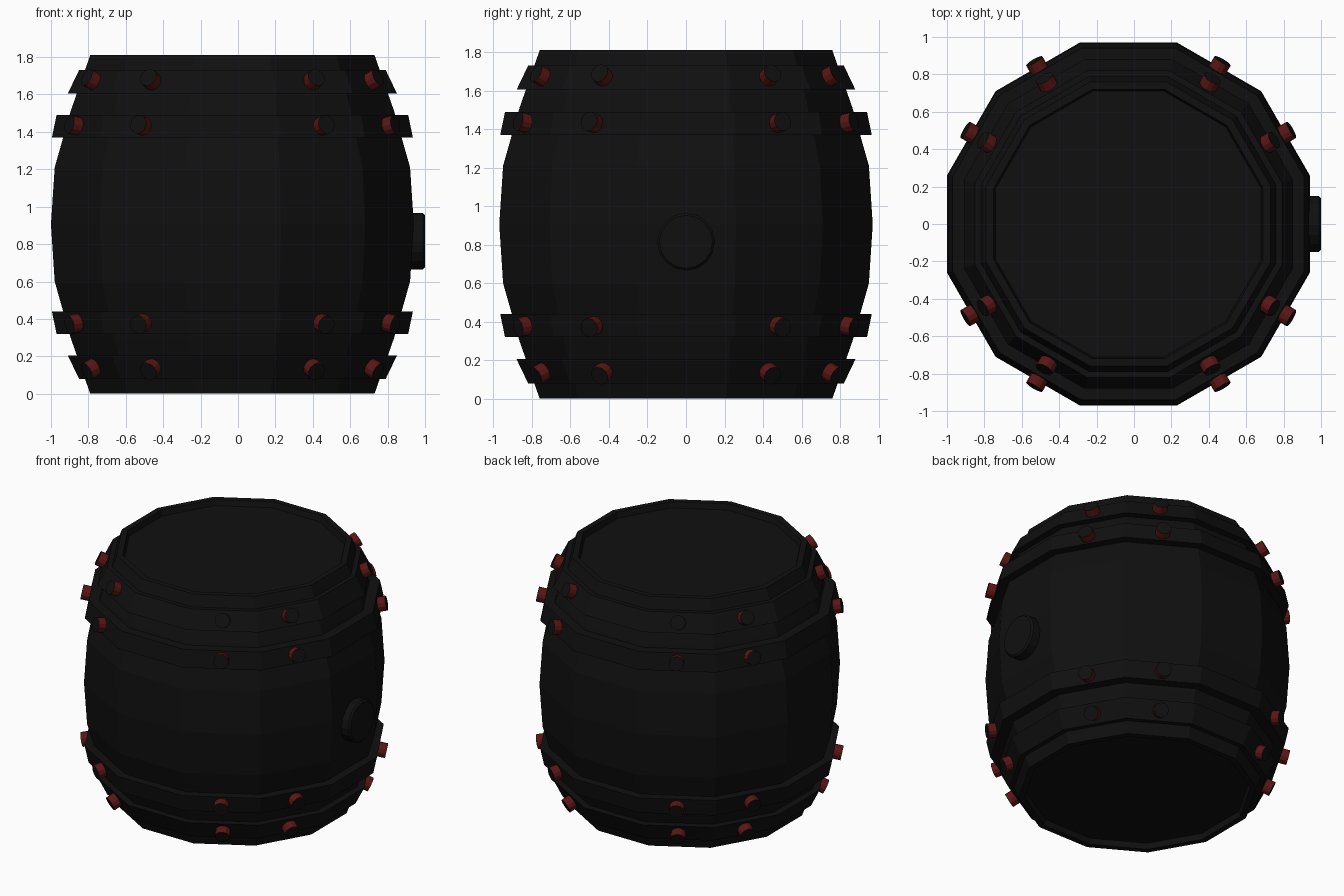
import bpy, bmesh, math
from mathutils import Vector, Matrix

HEIGHT = 1.81
SIDES = 12
CENTRE = Vector((-0.03, 0, 0))

cube = bpy.data.objects.get("Cube")
if cube:
    bpy.data.objects.remove(cube, do_unlink=True)


def make_material(name, colour):
    mat = bpy.data.materials.new(name)
    mat.use_nodes = True
    mat.diffuse_color = (*colour, 1)
    shader = mat.node_tree.nodes["Principled BSDF"]
    shader.inputs["Base Color"].default_value = (*colour, 1)
    shader.inputs["Roughness"].default_value = 0.8
    return mat


black = make_material("charcoal black", (0.005, 0.005, 0.005))
red = make_material("dark red", (0.1, 0.008, 0.007))


def finish(bm, name, materials):
    bmesh.ops.recalc_face_normals(bm, faces=bm.faces)
    mesh = bpy.data.meshes.new(name)
    bm.to_mesh(mesh)
    bm.free()
    for mat in materials:
        mesh.materials.append(mat)
    obj = bpy.data.objects.new(name, mesh)
    bpy.context.collection.objects.link(obj)
    return obj


def lathe(name, profile, closed):
    """Revolve (flat-side radius, z) points into a twelve-sided shell."""
    bm = bmesh.new()
    step = math.tau / SIDES
    rings = []
    for radius, z in profile:
        r = radius / math.cos(step / 2)
        rings.append([bm.verts.new(CENTRE + Vector((
            r * math.cos((i + 0.5) * step), r * math.sin((i + 0.5) * step), z)))
            for i in range(SIDES)])
    pairs = list(zip(rings, rings[1:]))
    if closed:
        pairs.append((rings[-1], rings[0]))
    else:
        bm.faces.new(rings[0])
        bm.faces.new(rings[-1])
    for a, b in pairs:
        for i in range(SIDES):
            j = (i + 1) % SIDES
            bm.faces.new((a[i], a[j], b[j], b[i]))
    return finish(bm, name, [black])


# Bulging body with a recessed head at each end
lower = [(0.71, 0.04), (0.72, 0), (0.76, 0), (0.865, 0.3), (0.95, 0.6)]
upper = [(r, HEIGHT - z) for r, z in reversed(lower)]
lathe("barrel_body", lower + [(0.97, HEIGHT / 2)] + upper, False)


def rivet(name, angle, radius, z, slope):
    """Short stud with red sides and a black cap, square to its band."""
    normal = Vector((math.cos(angle), math.sin(angle), slope)).normalized()
    spot = CENTRE + Vector((radius * math.cos(angle), radius * math.sin(angle), z))
    turn = normal.to_track_quat('Z', 'Y').to_matrix().to_4x4()
    bm = bmesh.new()
    bmesh.ops.create_cone(bm, cap_ends=True, segments=12, radius1=0.05,
                          radius2=0.05, depth=0.085,
                          matrix=Matrix.Translation(spot + normal * 0.0125) @ turn)
    bm.normal_update()
    for face in bm.faces:
        face.material_index = 0 if abs(face.normal.dot(normal)) > 0.9 else 1
    finish(bm, name, [black, red])


# Hoops and their rivets, mirrored from the top to the bottom
hoops = {"outer": ((0.82, 1.73), (0.88, 1.605)),
         "inner": ((0.94, 1.49), (0.965, 1.37))}
for kind, ((r1, z1), (r2, z2)) in hoops.items():
    for end, sign in (("top", 1), ("bottom", -1)):
        section = [(r1, z1), (r2, z2), (r2 - 0.08, z2), (r1 - 0.08, z1)]
        if sign < 0:
            section = [(r, HEIGHT - z) for r, z in section]
        lathe(f"{end}_{kind}_hoop", section, True)
        mid_z = (section[0][1] + section[1][1]) / 2
        slope = sign * (r2 - r1) / (z1 - z2)
        for n, deg in enumerate(a + q for q in range(0, 360, 90) for a in (30, 60)):
            rivet(f"{end}_{kind}_rivet_{n + 1}", math.radians(deg),
                  (r1 + r2) / 2, mid_z, slope)

# Round bung in the left side, with a small chamfer
bm = bmesh.new()
place = Matrix.Translation((0.95, 0, 0.815)) @ Matrix.Rotation(math.pi / 2, 4, 'Y')
bmesh.ops.create_cone(bm, cap_ends=True, segments=16, radius1=0.15,
                      radius2=0.15, depth=0.1, matrix=place)
rim = [e for e in bm.edges if all(v.co.x > 0.99 for v in e.verts)]
bmesh.ops.bevel(bm, geom=rim, offset=0.012, segments=1, affect='EDGES')
finish(bm, "bung", [black])
